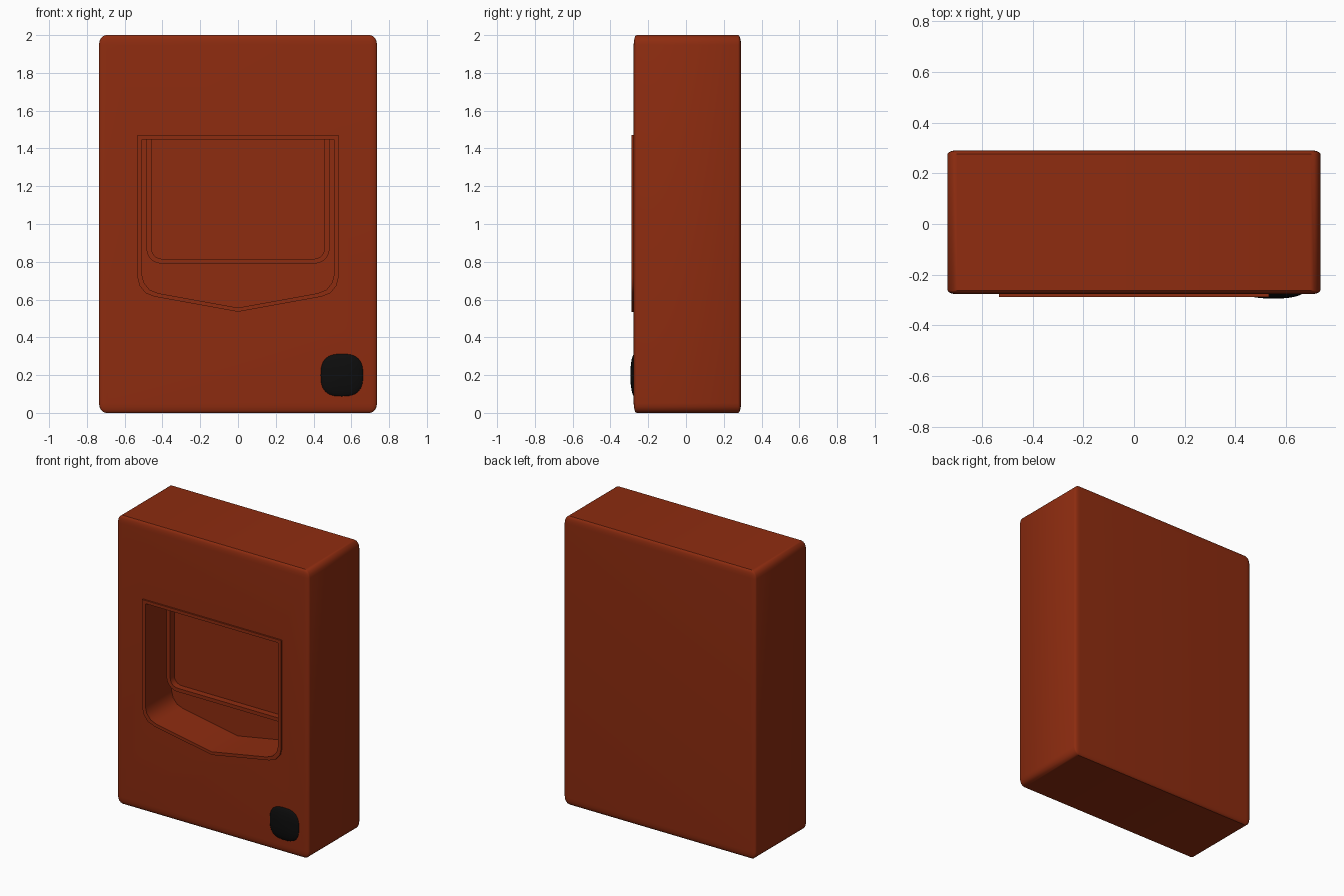
import bpy, bmesh, math
from mathutils import Matrix, Vector

if "Cube" in bpy.data.objects:
    bpy.data.objects.remove(bpy.data.objects["Cube"])


def material(name, rgb):
    m = bpy.data.materials.new(name)
    m.diffuse_color = (*rgb, 1)
    m.use_nodes = True
    m.node_tree.nodes["Principled BSDF"].inputs["Base Color"].default_value = m.diffuse_color
    return m


RED = material("rust_red", (0.27, 0.025, 0.005))
BLACK = material("black", (0.004, 0.004, 0.004))


def finish(name, bm, mat, angle=35):
    bmesh.ops.recalc_face_normals(bm, faces=bm.faces)
    mesh = bpy.data.meshes.new(name)
    bm.to_mesh(mesh)
    bm.free()
    mesh.materials.append(mat)
    ob = bpy.data.objects.new(name, mesh)
    bpy.context.collection.objects.link(ob)
    smooth(ob, angle)
    return ob


def smooth(ob, angle=35):
    bpy.ops.object.select_all(action='DESELECT')
    ob.select_set(True)
    bpy.context.view_layer.objects.active = ob
    bpy.ops.object.shade_smooth_by_angle(angle=math.radians(angle))


def prism(name, outline, y0, y1, mat, hole=None):
    """Extrude an (x, z) outline along y; with a hole it becomes a frame."""
    bm = bmesh.new()

    def ring(pts, y):
        return [bm.verts.new((x, y, z)) for x, z in pts]

    def bridge(a, b):
        for i in range(len(a)):
            j = (i + 1) % len(a)
            bm.faces.new((a[i], a[j], b[j], b[i]))

    a, b = ring(outline, y0), ring(outline, y1)
    bridge(a, b)
    if hole:
        c, d = ring(hole, y0), ring(hole, y1)
        bridge(a, c)
        bridge(c, d)
        bridge(d, b)
    else:
        bm.faces.new(a)
        bm.faces.new(b)
    return finish(name, bm, mat)


def mirrored(half):
    """Mirror a right-hand half outline across x = 0."""
    return half + [(-x, z) for x, z in reversed(half) if x > 0]


def tray(w, top, bottom, r, n=5):
    """Outline with a square top and rounded bottom corners."""
    arc = [(w - r + r * math.cos(t), bottom + r - r * math.sin(t))
           for t in (i * math.pi / 2 / n for i in range(n + 1))]
    return mirrored([(w, top)] + arc)


# Body: bevelled unit cube stretched to size
bm = bmesh.new()
bmesh.ops.create_cube(bm, size=1)
bmesh.ops.bevel(bm, geom=bm.edges[:], offset=0.026, segments=4, profile=0.5,
                affect='EDGES')
bm.transform(Matrix.Translation((0, 0.007, 1)) @ Matrix.Diagonal((1.472, 0.568, 2, 1)))
body = finish("body", bm, RED)

# Opening with a pointed lower edge
outer = mirrored([(0.533, 1.47), (0.533, 0.72), (0.522, 0.675), (0.49, 0.635),
                  (0.44, 0.615), (0, 0.535)])
inner = [(x * 0.955, 1 + (z - 1) * 0.953) for x, z in outer]
cutter = prism("opening_cutter", inner, -0.5, 0.0, RED)
cutter.hide_render = True
mod = body.modifiers.new("opening", 'BOOLEAN')
mod.object = cutter
mod.solver = 'EXACT'
bpy.context.view_layer.objects.active = body
bpy.ops.object.modifier_apply(modifier="opening")
bpy.data.objects.remove(cutter)
smooth(body)

# Raised rim around the opening
prism("opening_rim", outer, -0.288, -0.265, RED, hole=inner)

# Inner hood with its recessed panel
hood_in = tray(0.457, 1.447, 0.815, 0.055)
prism("hood_frame", tray(0.485, 1.448, 0.79, 0.08), -0.09, 0.01, RED, hole=hood_in)
prism("hood_panel", hood_in, -0.045, 0.01, RED)

# Domed button with a rounded-square outline
bm = bmesh.new()
SIDES, RINGS = 32, 6
rows = []
for k in range(RINGS):
    p = k / RINGS * math.pi / 2
    row = []
    for i in range(SIDES):
        t = 2 * math.pi * i / SIDES
        c, s = math.cos(t), math.sin(t)
        r = 0.117 * math.cos(p) / (abs(c) ** 2.8 + abs(s) ** 2.8) ** (1 / 2.8)
        row.append(bm.verts.new((0.55 + r * c, -0.27 - 0.025 * math.sin(p), 0.2 + r * s)))
    rows.append(row)
tip = bm.verts.new((0.55, -0.295, 0.2))
for k in range(RINGS):
    for i in range(SIDES):
        j = (i + 1) % SIDES
        if k < RINGS - 1:
            bm.faces.new((rows[k][i], rows[k][j], rows[k + 1][j], rows[k + 1][i]))
        else:
            bm.faces.new((rows[k][i], rows[k][j], tip))
bm.faces.new(rows[0])
finish("button", bm, BLACK, 80)
